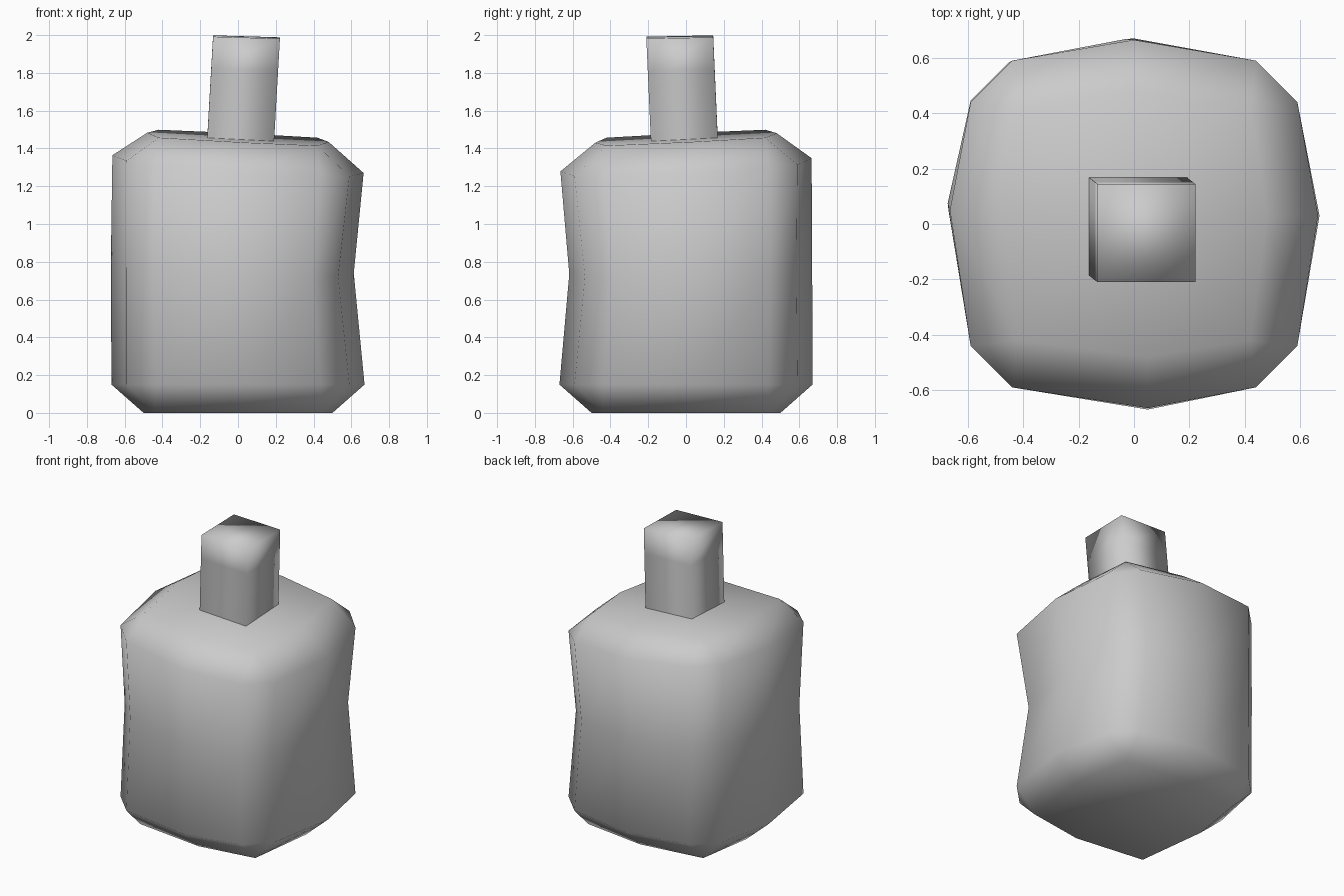
import bpy
import bmesh

cube = bpy.data.objects.get("Cube")
if cube:
    bpy.data.objects.remove(cube, do_unlink=True)

grey = bpy.data.materials.new("plain grey")
grey.use_nodes = True
colour = (0.6, 0.6, 0.6, 1)
grey.diffuse_color = colour
grey.node_tree.nodes["Principled BSDF"].inputs["Base Color"].default_value = colour


def ring(mid, long, short, z, tilt=(0, 0), shift=(0, 0)):
    """Bulging square outline with chamfered corners, on a tilted plane."""
    points = []
    x, y = 1, 0
    for skew in (0.03, 0.0, -0.05, 0.05):
        # one side: middle, then the two points of the next corner
        ax, ay = (x, y), (-y, x)
        side = [(mid, skew * (1 if x + y > 0 else abs(x) + abs(y))),
                (long, short), (short, long)]
        for out, along in side:
            points.append((ax[0] * out + ay[0] * along, ax[1] * out + ay[1] * along))
        x, y = -y, x
    return [(px + shift[0], py + shift[1], z + tilt[0] * px + tilt[1] * py)
            for px, py in points]


def loft(name, rings, cap_centres=False):
    """Skin a stack of equal rings and close both ends."""
    bm = bmesh.new()
    loops = [[bm.verts.new(p) for p in r] for r in rings]
    n = len(loops[0])
    for low, high in zip(loops, loops[1:]):
        for i in range(n):
            j = (i + 1) % n
            bm.faces.new((low[i], low[j], high[j], high[i]))
    caps = [bm.faces.new(loops[0][::-1]), bm.faces.new(loops[-1])]
    bmesh.ops.remove_doubles(bm, verts=bm.verts, dist=0.001)
    if cap_centres:
        bmesh.ops.poke(bm, faces=[f for f in caps if f.is_valid])
    bmesh.ops.recalc_face_normals(bm, faces=bm.faces)
    mesh = bpy.data.meshes.new(name)
    bm.to_mesh(mesh)
    bm.free()
    mesh.materials.append(grey)
    mesh.shade_smooth()
    obj = bpy.data.objects.new(name, mesh)
    bpy.context.collection.objects.link(obj)
    return obj


# Chunky chamfered block with a shifted waist and a tilted top
loft("body", [
    ring(0.50, 0.44, 0.44, 0.0),
    ring(0.67, 0.59, 0.44, 0.15),
    ring(0.643, 0.56, 0.42, 0.77, (-0.05, 0.05), (-0.03, 0.025)),
    ring(0.665, 0.59, 0.44, 1.315, (-0.07, 0.05)),
    ring(0.48, 0.42, 0.42, 1.457, (-0.05, 0.05)),
], cap_centres=True)


# Square post, leaning slightly to the front and left
def square(cx, cy, z):
    half = 0.177
    return [(cx + sx * half, cy + sy * half, z - 0.03 * sx * half + 0.02 * sy * half)
            for sx, sy in ((1, -1), (1, 1), (-1, 1), (-1, -1))]


def lean(z):
    t = (z - 1.43) / 0.56
    return square(0.013 + 0.032 * t, -0.008 - 0.025 * t, z)


loft("post", [lean(z) for z in (1.35, 1.45, 1.82, 1.99)])
